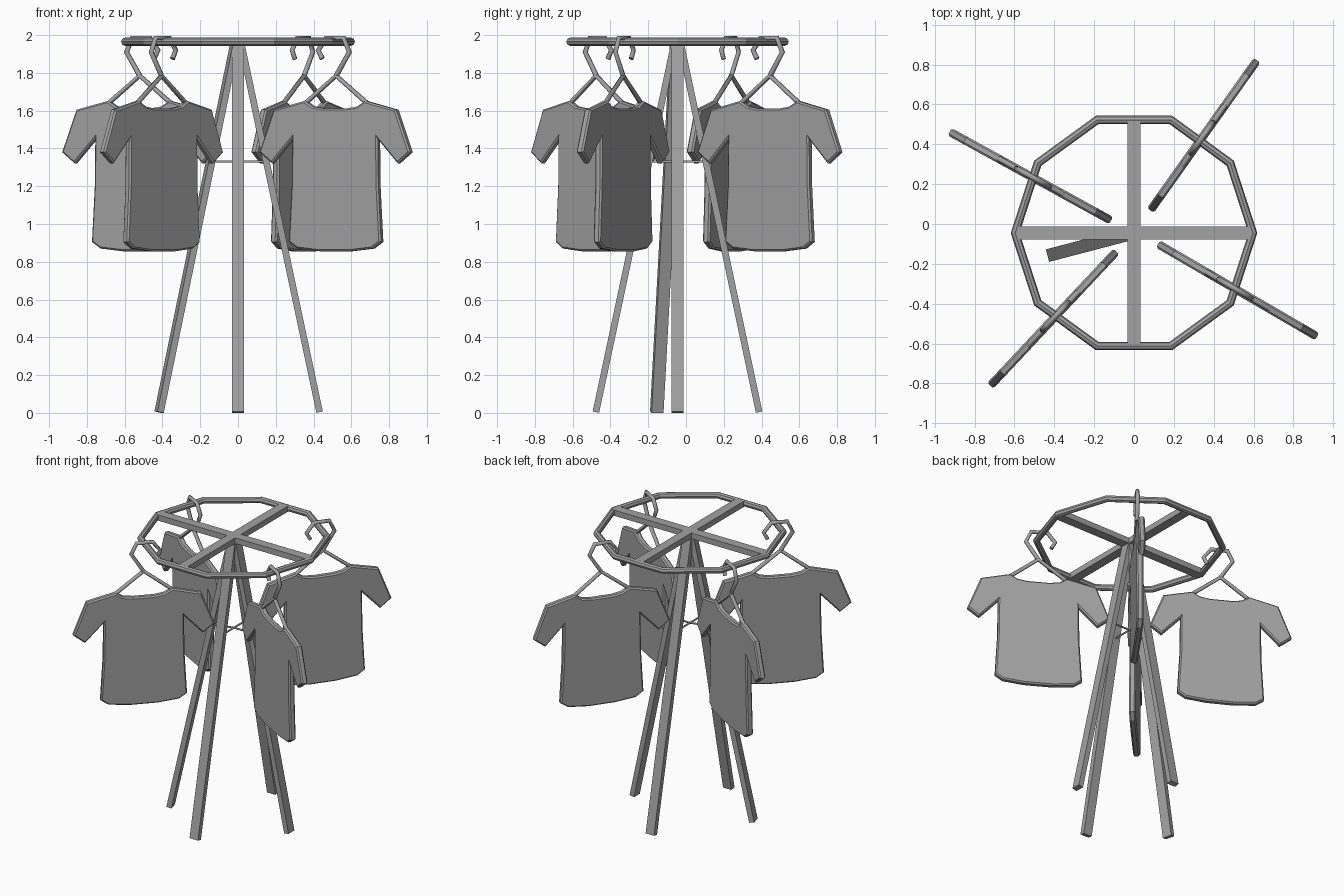
import bpy, bmesh
from math import radians, atan2, cos, sin
from mathutils import Matrix, Vector

cube = bpy.data.objects.get("Cube")
if cube:
    bpy.data.objects.remove(cube, do_unlink=True)

CENTRE = Vector((0, -0.045, 0))
RING_Z = 1.965

grey = bpy.data.materials.new("plain grey")
grey.use_nodes = True
grey.diffuse_color = (0.36, 0.36, 0.36, 1)
grey.node_tree.nodes["Principled BSDF"].inputs["Base Color"].default_value = (0.36, 0.36, 0.36, 1)


def add_object(name, data, matrix=Matrix()):
    obj = bpy.data.objects.new(name, data)
    data.materials.append(grey)
    obj.matrix_world = matrix
    bpy.context.collection.objects.link(obj)
    return obj


def box(name, size, matrix):
    bm = bmesh.new()
    bmesh.ops.create_cube(bm, size=1, matrix=Matrix.Diagonal((*size, 1)))
    mesh = bpy.data.meshes.new(name)
    bm.to_mesh(mesh)
    bm.free()
    return add_object(name, mesh, matrix)


def tube(name, paths, radius, matrix=Matrix()):
    curve = bpy.data.curves.new(name, "CURVE")
    curve.dimensions = "3D"
    curve.bevel_depth = radius
    curve.bevel_resolution = 1
    curve.use_fill_caps = True
    for path in paths:
        spline = curve.splines.new("POLY")
        spline.points.add(len(path) - 1)
        for point, co in zip(spline.points, path):
            point.co = (*co, 1)
    obj = add_object(name, curve, matrix)
    bpy.ops.object.select_all(action="DESELECT")
    obj.select_set(True)
    bpy.context.view_layer.objects.active = obj
    bpy.ops.object.convert(target="MESH")


# Ten-sided hanging ring
bpy.ops.mesh.primitive_torus_add(
    major_segments=10, minor_segments=8, major_radius=0.597, minor_radius=0.022,
    location=CENTRE + Vector((0, 0, RING_Z)))
ring = bpy.context.object
ring.name = "hanging_ring"
ring.data.materials.append(grey)

# Crossed bars inside the ring
for name, angle, length in (("cross_bar_x", 0, 1.18), ("cross_bar_y", 90, 1.14)):
    box(name, (length, 0.065, 0.04),
        Matrix.Translation(CENTRE + Vector((0, 0, RING_Z)))
        @ Matrix.Rotation(radians(angle), 4, "Z"))

# Splayed legs, each with a thin brace to the middle
for name, angle in (("left", 0), ("back", 90), ("right", 194.7), ("front", 270)):
    turn = Matrix.Translation(CENTRE) @ Matrix.Rotation(radians(angle), 4, "Z")
    foot, top = Vector((0.432, 0, 0.004)), Vector((0.015, 0, 1.965))
    axis = top - foot
    tilt = Matrix.Rotation(atan2(axis.x, axis.z), 4, "Y")
    box(name + "_leg", (0.035, 0.065, axis.length),
        turn @ Matrix.Translation((foot + top) / 2) @ tilt)
    tube(name + "_brace", [[(0, 0, 1.33), (0.15, 0, 1.33)]], 0.006, turn)

# Half outline of a shirt, from the neck round to the hem
HALF = [(0.07, 1.612), (0.135, 1.622), (0.185, 1.652), (0.375, 1.605),
        (0.462, 1.38), (0.385, 1.32), (0.262, 1.45), (0.265, 1.2),
        (0.282, 0.905), (0.23, 0.87), (0.09, 0.855)]
OUTLINE = HALF + [(-x, z) for x, z in reversed(HALF)]
THICK = 0.042


def shirt(name, matrix):
    bm = bmesh.new()
    face = bm.faces.new([bm.verts.new((x, -THICK / 2, z)) for x, z in OUTLINE])
    extruded = bmesh.ops.extrude_face_region(bm, geom=[face])["geom"]
    verts = [v for v in extruded if isinstance(v, bmesh.types.BMVert)]
    bmesh.ops.translate(bm, verts=verts, vec=(0, THICK, 0))
    bmesh.ops.recalc_face_normals(bm, faces=bm.faces)
    # Softened rim along both outlines
    rim = [e for e in bm.edges
           if abs(e.verts[0].co.y - e.verts[1].co.y) < 0.001]
    bmesh.ops.bevel(bm, geom=rim, offset=0.009, segments=1, affect="EDGES")
    mesh = bpy.data.meshes.new(name)
    bm.to_mesh(mesh)
    bm.free()
    add_object(name, mesh, matrix)


# Hanger: arms sloping into the sleeves, and a hook over the ring
ARMS = [(-0.33, 0, 1.53), (0, 0, 1.785), (0.33, 0, 1.53)]
HOOK = [(0, 0, 1.785), (0.08, 0, 1.91), (0.045, 0, 1.985), (-0.06, 0, 1.985),
        (-0.11, 0, 1.92), (-0.085, 0, 1.875)]

# Four shirts on hangers, local +x pointing outwards
for name, x, y, angle in (("back_right", -0.52, 0.24, 151.2),
                          ("back_left", 0.35, 0.445, 54.6),
                          ("front_right", -0.405, -0.475, 226.8),
                          ("front_left", 0.52, -0.333, -30.2)):
    place = Matrix.Translation((x, y, 0)) @ Matrix.Rotation(radians(angle), 4, "Z")
    shirt(name + "_shirt", place)
    tube(name + "_hanger", [ARMS, HOOK], 0.014, place)
